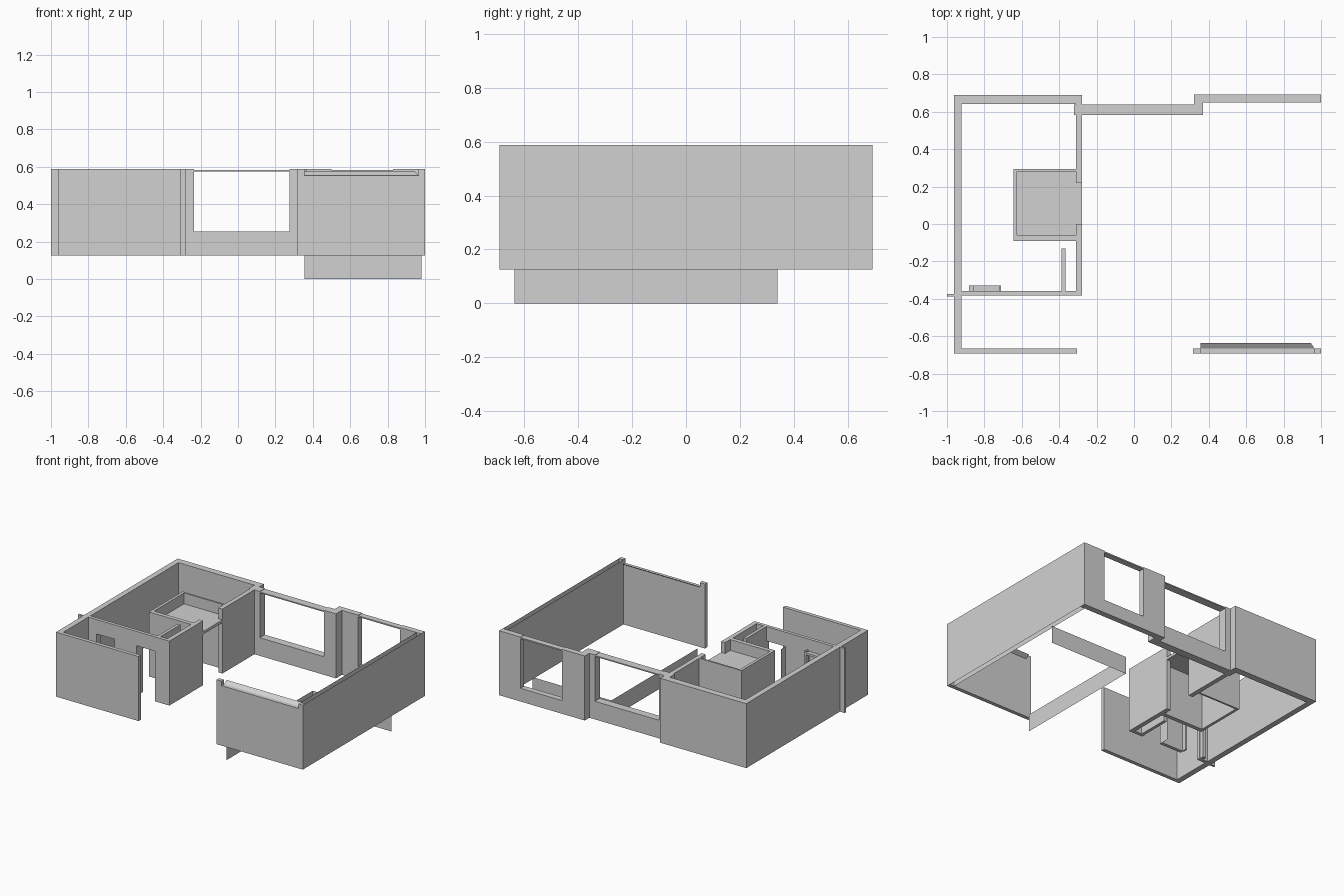
import bpy

cube = bpy.data.objects.get("Cube")
if cube:
    bpy.data.objects.remove(cube, do_unlink=True)

LOW, HIGH = 0.125, 0.588

plaster = bpy.data.materials.new("plaster_grey")
plaster.use_nodes = True
GREY = (0.64, 0.64, 0.64, 1)
plaster.diffuse_color = GREY
plaster.node_tree.nodes["Principled BSDF"].inputs["Base Color"].default_value = GREY


def add_mesh(name, verts, faces):
    mesh = bpy.data.meshes.new(name)
    mesh.from_pydata(verts, [], faces)
    mesh.materials.append(plaster)
    obj = bpy.data.objects.new(name, mesh)
    bpy.context.collection.objects.link(obj)
    return obj


def block(name, x, y, z=(LOW, HIGH)):
    """Box from three (min, max) ranges."""
    verts = [(a, b, c) for a in x for b in y for c in z]
    faces = [(0, 1, 3, 2), (4, 6, 7, 5), (0, 4, 5, 1),
             (2, 3, 7, 6), (0, 2, 6, 4), (1, 5, 7, 3)]
    return add_mesh(name, verts, faces)


def sheet(name, start, end, z=(LOW, HIGH)):
    """Thin upright panel between two plan points."""
    (a, b), (c, d) = start, end
    return add_mesh(name, [(a, b, z[0]), (c, d, z[0]), (c, d, z[1]), (a, b, z[1])],
                    [(0, 1, 2, 3)])


def wall_with_opening(name, x, y, gap, sill, head, top=HIGH):
    """Wall along x with one opening; a sill at LOW makes a doorway."""
    block(name + "_left_part", (x[0], gap[0]), y)
    block(name + "_right_part", (gap[1], x[1]), y)
    block(name + "_header", gap, y, (head, top))
    if sill > LOW:
        block(name + "_sill", gap, y, (LOW, sill))


# Outer walls of the enclosed rooms
front_y = (-0.692, -0.665)
block("side_wall", (-0.962, -0.922), (-0.692, 0.69))
block("back_wall", (-0.922, -0.278), (0.642, 0.69))
block("entry_front_wall", (-0.922, -0.305), front_y)
block("outer_stub_wall", (-1.0, -0.962), (-0.387, -0.373))

# Inner wall with a doorway into the closet
block("inner_wall_back", (-0.31, -0.278), (0.22, 0.642))
block("inner_wall_front", (-0.31, -0.278), (-0.358, 0.0))

# Corridor wall with two doorways
corridor_y = (-0.382, -0.358)
wall_with_opening("corridor_wall_a", (-0.922, -0.63), corridor_y, (-0.855, -0.715), LOW, 0.485)
wall_with_opening("corridor_wall_b", (-0.63, -0.278), corridor_y, (-0.54, -0.39), LOW, 0.485)
sheet("door_edge", (-0.54, -0.358), (-0.54, -0.307), (LOW, 0.485))
block("partition_wall", (-0.387, -0.365), (-0.358, -0.132))

# Door frame behind the corridor wall
frame_y = (-0.358, -0.328)
block("frame_post_left", (-0.883, -0.858), frame_y, (LOW, 0.51))
block("frame_post_right", (-0.722, -0.71), frame_y, (LOW, 0.51))
block("frame_header", (-0.858, -0.722), frame_y, (0.485, 0.5))

# Closet with a lowered ceiling
block("closet_side_wall", (-0.645, -0.625), (-0.09, 0.293))
block("closet_back_wall", (-0.625, -0.31), (0.28, 0.293))
block("closet_front_wall", (-0.625, -0.31), (-0.09, -0.06))
block("closet_ceiling", (-0.625, -0.31), (-0.06, 0.28), (0.49, 0.51))
block("closet_door_header", (-0.31, -0.278), (0.0, 0.22), (0.49, 0.51))

# Window walls along the back, with headers set just below the wall tops
wall_with_opening("middle_window_wall", (-0.32, 0.37), (0.583, 0.64),
                  (-0.235, 0.275), 0.255, 0.576, HIGH - 0.004)
wall_with_opening("side_window_wall", (0.32, 1.0), (0.65, 0.692),
                  (0.5, 0.83), 0.22, 0.575, HIGH - 0.004)
block("window_wall_joint", (0.32, 0.37), (0.64, 0.65))

# Front panel with its posts and sloping top strip
block("front_post", (0.315, 0.355), front_y)
block("corner_post", (0.965, 1.0), front_y)
block("front_panel", (0.355, 0.965), front_y, (LOW, 0.555))
add_mesh("sloping_strip",
         [(0.355, -0.665, 0.555), (0.965, -0.665, 0.555),
          (0.945, -0.635, 0.575), (0.355, -0.635, 0.575)], [(0, 1, 2, 3)])

# Long side wall as an open pair of skins, and the lower skirts
sheet("long_side_outer_skin", (0.999, -0.665), (0.999, 0.65))
sheet("long_side_inner_skin", (0.963, -0.665), (0.963, 0.65))
sheet("lower_skirt_side", (0.355, -0.637), (0.355, 0.34), (0, LOW))
sheet("lower_skirt_back", (0.355, 0.34), (0.98, 0.34), (0, LOW))
